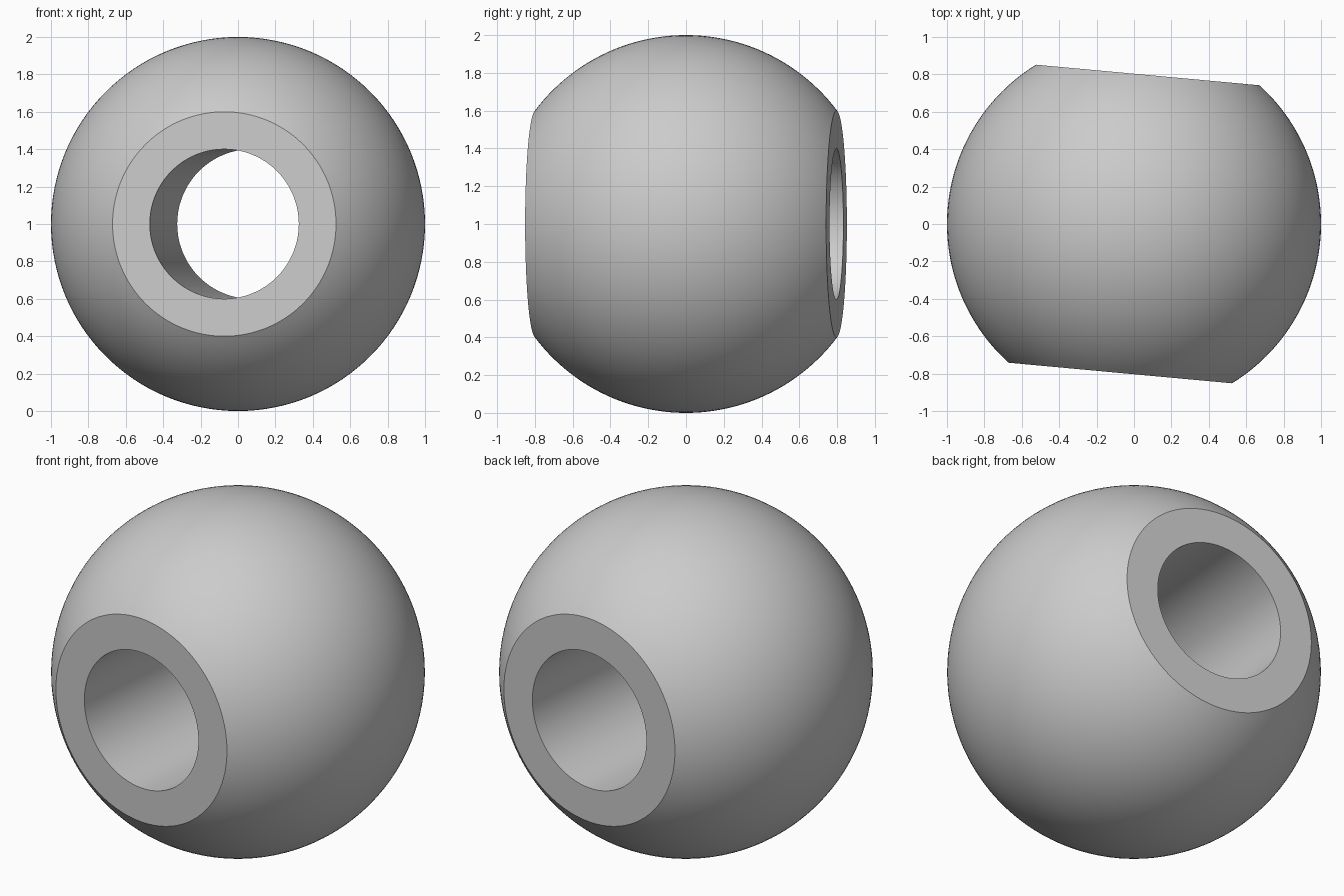
import bpy
import bmesh
from math import asin, cos, sin, pi, radians
from mathutils import Matrix

cube = bpy.data.objects.get("Cube")
if cube:
    bpy.data.objects.remove(cube, do_unlink=True)

RADIUS, HALF_WIDTH, BORE = 1.0, 0.8, 0.4
RINGS, STEPS = 48, 128

# Plain grey metal
grey = bpy.data.materials.new("grey_metal")
grey.use_nodes = True
colour = (0.6, 0.6, 0.6, 1)
grey.diffuse_color = colour
grey.node_tree.nodes["Principled BSDF"].inputs["Base Color"].default_value = colour

# Cross-section: bore wall, flat end faces and spherical outer arc
limit = asin(HALF_WIDTH / RADIUS)
profile = [(BORE, -HALF_WIDTH)]
for i in range(RINGS + 1):
    a = -limit + 2 * limit * i / RINGS
    profile.append((RADIUS * cos(a), RADIUS * sin(a)))
profile.append((BORE, HALF_WIDTH))

# Revolve the closed cross-section around the bore axis
bm = bmesh.new()
rings = []
for s in range(STEPS):
    t = 2 * pi * s / STEPS
    rings.append([bm.verts.new((r * cos(t), r * sin(t), h)) for r, h in profile])
for s in range(STEPS):
    near, far = rings[s], rings[(s + 1) % STEPS]
    for i in range(len(profile)):
        j = (i + 1) % len(profile)
        bm.faces.new((near[i], far[i], far[j], near[j]))
bmesh.ops.recalc_face_normals(bm, faces=bm.faces)

# Lay the bore front to back, turned slightly, and rest the ball on the ground
place = (Matrix.Translation((0, 0, RADIUS))
         @ Matrix.Rotation(radians(-5.26), 4, "Z")
         @ Matrix.Rotation(radians(90), 4, "X"))
bm.transform(place)

mesh = bpy.data.meshes.new("bored_ball")
bm.to_mesh(mesh)
bm.free()
mesh.materials.append(grey)
ball = bpy.data.objects.new("bored_ball", mesh)
bpy.context.collection.objects.link(ball)

# Smooth curved surfaces, crisp rims
bpy.ops.object.select_all(action="DESELECT")
ball.select_set(True)
bpy.context.view_layer.objects.active = ball
bpy.ops.object.shade_smooth_by_angle(angle=radians(30))
